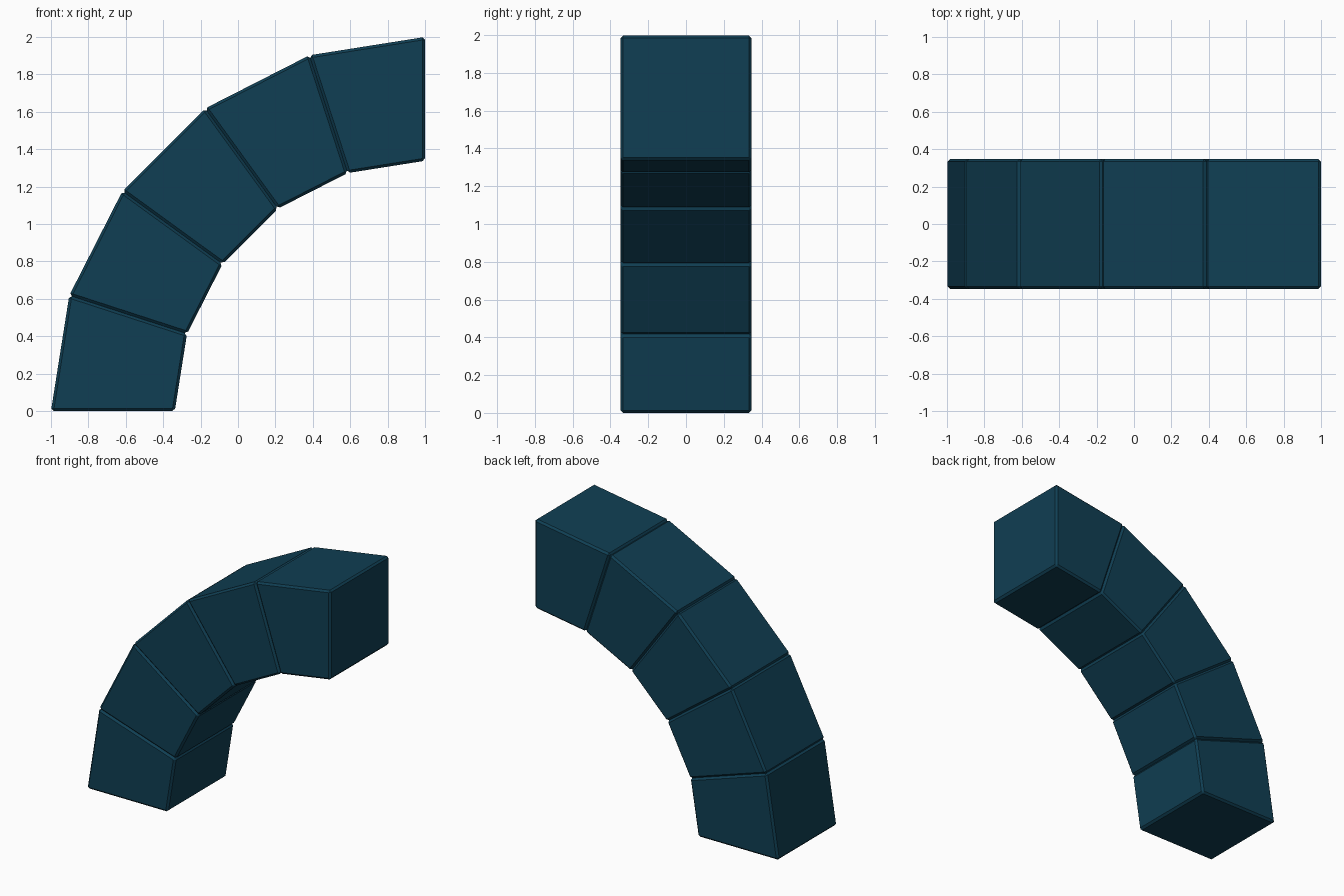
import bpy, bmesh
from math import sin, cos, pi

if "Cube" in bpy.data.objects:
    bpy.data.objects.remove(bpy.data.objects["Cube"])

OUTER, INNER, HALF_W = 2.0, 1.338, 0.347
COUNT = 5
CHAMFER = 0.014

teal = bpy.data.materials.new("dark teal")
teal.diffuse_color = (0.005, 0.049, 0.087, 1)
teal.use_nodes = True
teal.node_tree.nodes["Principled BSDF"].inputs["Base Color"].default_value = teal.diffuse_color


def arc_point(radius, angle, y):
    # quarter circle centred on (1, 0), starting at the floor on the left
    return (1 - radius * cos(angle), y, radius * sin(angle))


def wedge(name, a0, a1):
    """One tapered block of the arch with chamfered edges."""
    bm = bmesh.new()
    corners = [(OUTER, a0), (OUTER, a1), (INNER, a1), (INNER, a0)]
    face = bm.faces.new([bm.verts.new(arc_point(r, a, -HALF_W)) for r, a in corners])
    ext = bmesh.ops.extrude_face_region(bm, geom=[face], use_keep_orig=True)
    verts = [g for g in ext["geom"] if isinstance(g, bmesh.types.BMVert)]
    bmesh.ops.translate(bm, verts=verts, vec=(0, 2 * HALF_W, 0))
    bmesh.ops.recalc_face_normals(bm, faces=bm.faces[:])
    bmesh.ops.bevel(bm, geom=bm.edges[:], offset=CHAMFER, segments=1,
                    affect='EDGES', profile=0.5)
    bmesh.ops.recalc_face_normals(bm, faces=bm.faces[:])
    mesh = bpy.data.meshes.new(name)
    bm.to_mesh(mesh)
    bm.free()
    mesh.materials.append(teal)
    obj = bpy.data.objects.new(name, mesh)
    bpy.context.collection.objects.link(obj)


# Five blocks, each spanning 18 degrees
step = pi / 2 / COUNT
for i in range(COUNT):
    wedge(f"arch_block_{i + 1}", i * step, (i + 1) * step)
